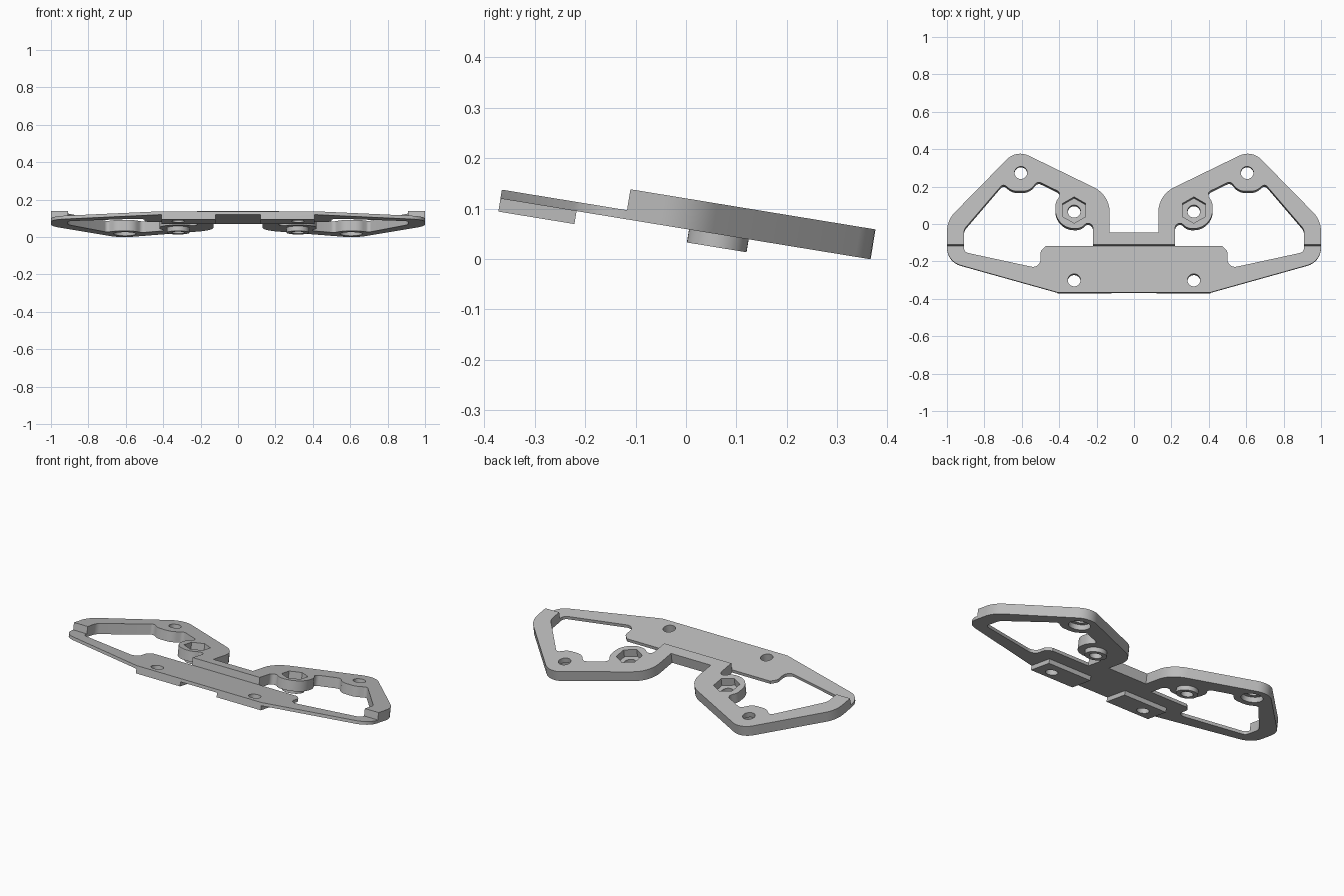
import bpy, bmesh, math
from mathutils import Vector, Matrix

if "Cube" in bpy.data.objects:
    bpy.data.objects.remove(bpy.data.objects["Cube"])

grey = bpy.data.materials.new("plain grey")
grey.use_nodes = True
grey.diffuse_color = (0.5, 0.5, 0.5, 1)
grey.node_tree.nodes["Principled BSDF"].inputs["Base Color"].default_value = (0.5, 0.5, 0.5, 1)

THICK, THIN, DROP, STEP = 0.06, 0.018, 0.026, -0.1215
TILT = math.radians(-9.3)
MOUNT, OUTER, FRONT = (0.32, 0.066), (0.605, 0.268), (0.32, -0.307)
BORE = 0.034


def rounded(corners, steps=8):
    """Round the corners (x, y, radius) of an open path."""
    path = []
    for i, (x, y, r) in enumerate(corners):
        p = Vector((x, y))
        if r == 0 or i in (0, len(corners) - 1):
            path.append(p)
            continue
        a = (Vector(corners[i - 1][:2]) - p).normalized()
        b = (Vector(corners[i + 1][:2]) - p).normalized()
        half = a.angle(b) / 2
        centre = p + (a + b).normalized() * r / math.sin(half)
        start = p + a * r / math.tan(half) - centre
        end = p + b * r / math.tan(half) - centre
        turn = math.atan2(start.x * end.y - start.y * end.x, start.dot(end))
        path += [centre + Matrix.Rotation(turn * k / steps, 2) @ start for k in range(steps + 1)]
    return path


def mirrored(half):
    """Close a right-hand half outline with its reflection."""
    return half + [Vector((-p.x, p.y)) for p in reversed(half)]


def prism(name, outline, low, high):
    bm = bmesh.new()
    face = bm.faces.new([bm.verts.new((p[0], p[1], low)) for p in outline])
    top = bmesh.ops.extrude_face_region(bm, geom=[face])["geom"]
    bmesh.ops.translate(bm, vec=(0, 0, high - low),
                        verts=[g for g in top if isinstance(g, bmesh.types.BMVert)])
    bmesh.ops.recalc_face_normals(bm, faces=bm.faces)
    mesh = bpy.data.meshes.new(name)
    bm.to_mesh(mesh)
    bm.free()
    mesh.materials.append(grey)
    ob = bpy.data.objects.new(name, mesh)
    bpy.context.collection.objects.link(ob)
    return ob


def ring(centre, radius, sides=40):
    """Regular polygon with a corner towards the back."""
    return [(centre[0] + radius * math.sin(math.tau * k / sides),
             centre[1] + radius * math.cos(math.tau * k / sides)) for k in range(sides)]


def combine(target, other, operation):
    mod = target.modifiers.new(operation, "BOOLEAN")
    mod.operation, mod.solver, mod.object = operation, "EXACT", other
    bpy.context.view_layer.update()
    deps = bpy.context.evaluated_depsgraph_get()
    mesh = bpy.data.meshes.new_from_object(target.evaluated_get(deps))
    target.modifiers.clear()
    target.data = mesh
    bpy.data.objects.remove(other)


# Thick rear frame: outer edge, then inner edge of the opening
rear_half = rounded([
    (0.13, -0.056, 0), (0.13, 0.147, 0.15), (0.629, 0.393, 0.1), (1, 0.01, 0.15), (1, STEP, 0),
    (0.91, STEP, 0), (0.91, -0.04, 0.06), (0.7, 0.208, 0.02),
    (0.65, 0.168, 0.07), (0.56, 0.168, 0.07), (0.515, 0.222, 0.025), (0.385, 0.158, 0.025),
    (0.42, 0.107, 0.06), (0.42, 0.025, 0.095), (0.361, -0.034, 0.095), (0.285, -0.034, 0.06),
    (0.255, -0.006, 0.01), (0.22, -0.006, 0.025), (0.22, STEP, 0)])
rear_frame = prism("rear_frame", mirrored(rear_half), 0, THICK)

# Thin front plate with its raised inner shoulder
front_half = rounded([
    (0.47, STEP, 0), (0.5, -0.15, 0.03), (0.5, -0.245, 0.04), (0.91, -0.155, 0.03), (0.91, STEP, 0),
    (1, STEP, 0), (1, -0.206, 0.1), (0.41, -0.373, 0), (0.4, -0.373, 0)])
front_plate = prism("front_plate", mirrored(front_half), 0, THIN)

for side in (1, -1):
    mount, outer, front = [(side * x, y) for x, y in (MOUNT, OUTER, FRONT)]
    # Round bosses and rectangular pads on the underside
    combine(rear_frame, prism("boss", ring(mount, 0.06), -DROP, 0.01), "UNION")
    pad = [(side * x, y) for x, y in ((0.12, -0.373), (0.41, -0.373), (0.41, -0.22), (0.12, -0.22))]
    combine(front_plate, prism("pad", pad, -DROP, 0), "UNION")
    # Screw holes, hexagonal nut pockets and lower counterbores
    combine(rear_frame, prism("cut", ring(mount, BORE), -0.1, 0.1), "DIFFERENCE")
    combine(rear_frame, prism("cut", ring(mount, 0.071, 6), 0.016, 0.1), "DIFFERENCE")
    combine(rear_frame, prism("cut", ring(outer, BORE), -0.1, 0.1), "DIFFERENCE")
    combine(rear_frame, prism("cut", ring(outer, 0.06), -0.1, 0.03), "DIFFERENCE")
    combine(front_plate, prism("cut", ring(front, BORE), -0.1, 0.1), "DIFFERENCE")

# Tilt the whole bracket down towards the back
for ob in (rear_frame, front_plate):
    ob.rotation_euler.x = TILT
    ob.location.z = 0.0595
    bpy.context.view_layer.objects.active = ob
    ob.select_set(True)
bpy.ops.object.shade_smooth_by_angle(angle=math.radians(30))
